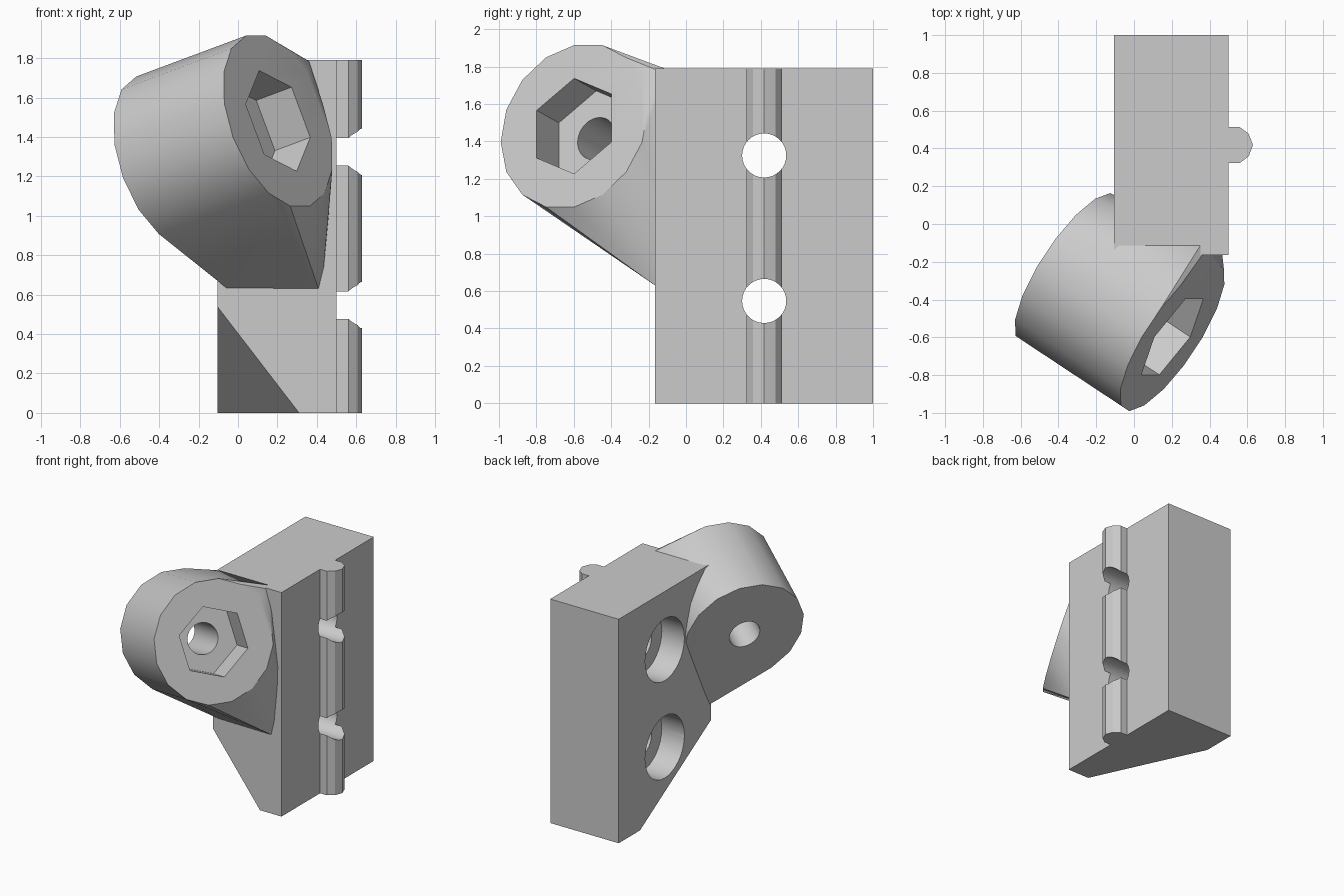
import bpy, bmesh, math
from mathutils import Vector

if "Cube" in bpy.data.objects:
    bpy.data.objects.remove(bpy.data.objects["Cube"], do_unlink=True)

grey = bpy.data.materials.new("plain grey")
grey.use_nodes = True
grey.diffuse_color = (0.6, 0.6, 0.6, 1)
grey.node_tree.nodes["Principled BSDF"].inputs["Base Color"].default_value = (0.6, 0.6, 0.6, 1)


def hull(name, points):
    """Convex solid around the points, with flat regions merged."""
    bm = bmesh.new()
    for p in points:
        bm.verts.new(p)
    res = bmesh.ops.convex_hull(bm, input=bm.verts[:])
    loose = {g for g in res["geom_interior"] + res["geom_unused"]
             if isinstance(g, bmesh.types.BMVert) and g.is_valid}
    bmesh.ops.delete(bm, geom=list(loose), context='VERTS')
    bmesh.ops.dissolve_limit(bm, angle_limit=math.radians(0.5),
                             verts=bm.verts[:], edges=bm.edges[:])
    bmesh.ops.recalc_face_normals(bm, faces=bm.faces[:])
    mesh = bpy.data.meshes.new(name)
    bm.to_mesh(mesh)
    bm.free()
    mesh.materials.append(grey)
    ob = bpy.data.objects.new(name, mesh)
    bpy.context.collection.objects.link(ob)
    return ob


def prism(center, axis, up, radius, start, end, sides):
    """Points of a regular prism along an axis through center."""
    side = axis.cross(up)
    pts = []
    for d in (start, end):
        for i in range(sides):
            t = math.tau * i / sides
            pts.append(center + axis * d + (up * math.cos(t) + side * math.sin(t)) * radius)
    return pts


def carve(ob, cutters):
    """Subtract each cutter, then shade."""
    bpy.ops.object.select_all(action='DESELECT')
    bpy.context.view_layer.objects.active = ob
    ob.select_set(True)
    for c in cutters:
        c.hide_render = True
        m = ob.modifiers.new("cut", 'BOOLEAN')
        m.operation, m.solver, m.object = 'DIFFERENCE', 'EXACT', c
        bpy.ops.object.modifier_apply(modifier=m.name)
        bpy.data.objects.remove(c, do_unlink=True)
    bpy.ops.object.shade_smooth_by_angle(angle=math.radians(28))


X, Z = Vector((1, 0, 0)), Vector((0, 0, 1))
x0, x1, y0, y1, top = -0.105, 0.5, -0.165, 1.0, 1.79

# mounting block with one sliced lower corner
block = hull("mounting_block",
             [(x, y, top) for x in (x0, x1) for y in (y0, y1)] +
             [(x1, y0, 0), (x1, y1, 0), (x0, y1, 0),
              (x0, 0.73, 0), (x0, y0, 0.54), (0.31, y0, 0)])

# vertical locating rib on the side
mid = 0.418
profile = [(0.48, 0.095), (0.56, 0.095), (0.607, 0.06), (0.63, 0)]
rib = hull("locating_rib", [(x, mid + s * w, z) for x, w in profile
                            for s in (-1, 1) for z in (0, top)])


# screw holes with wide counterbores
def screw_holes():
    return [hull("screw_cutter", prism(Vector((0, mid, z)), X, Z, 0.118, -0.5, 0.9, 32))
            for z in (0.547, 1.325)]


bores = [hull("bore_cutter", prism(Vector((x0, mid, z)), X, Z, 0.248, -0.2, 0.2, 32))
         for z in (0.547, 1.325)]
carve(block, screw_holes() + bores)
carve(rib, screw_holes())

# tilted boss blended into the front of the block
axis = Vector((0.797, -0.527, 0.297)).normalized()
up = Vector((-0.349, 0, 0.937))
up = (up - axis * up.dot(axis)).normalized()
face = Vector((0.203, -0.598, 1.482))
foot = [(-0.06, 0.635), (0.408, 0.63), (0.435, 0.74), (0.46, 1.0),
        (0.36, 1.785), (-0.09, 1.785)]
boss = hull("tilted_boss", prism(face, axis, up, 0.462, -0.7, 0, 16) +
            [Vector((x, y, z)) for x, z in foot for y in (y0, -0.1)])

# hexagonal nut pocket and bolt hole
carve(boss, [hull("nut_cutter", prism(face, axis, up, 0.272, -0.225, 0.2, 6)),
             hull("bolt_cutter", prism(face, axis, up, 0.118, -1.0, 0.1, 32))])
